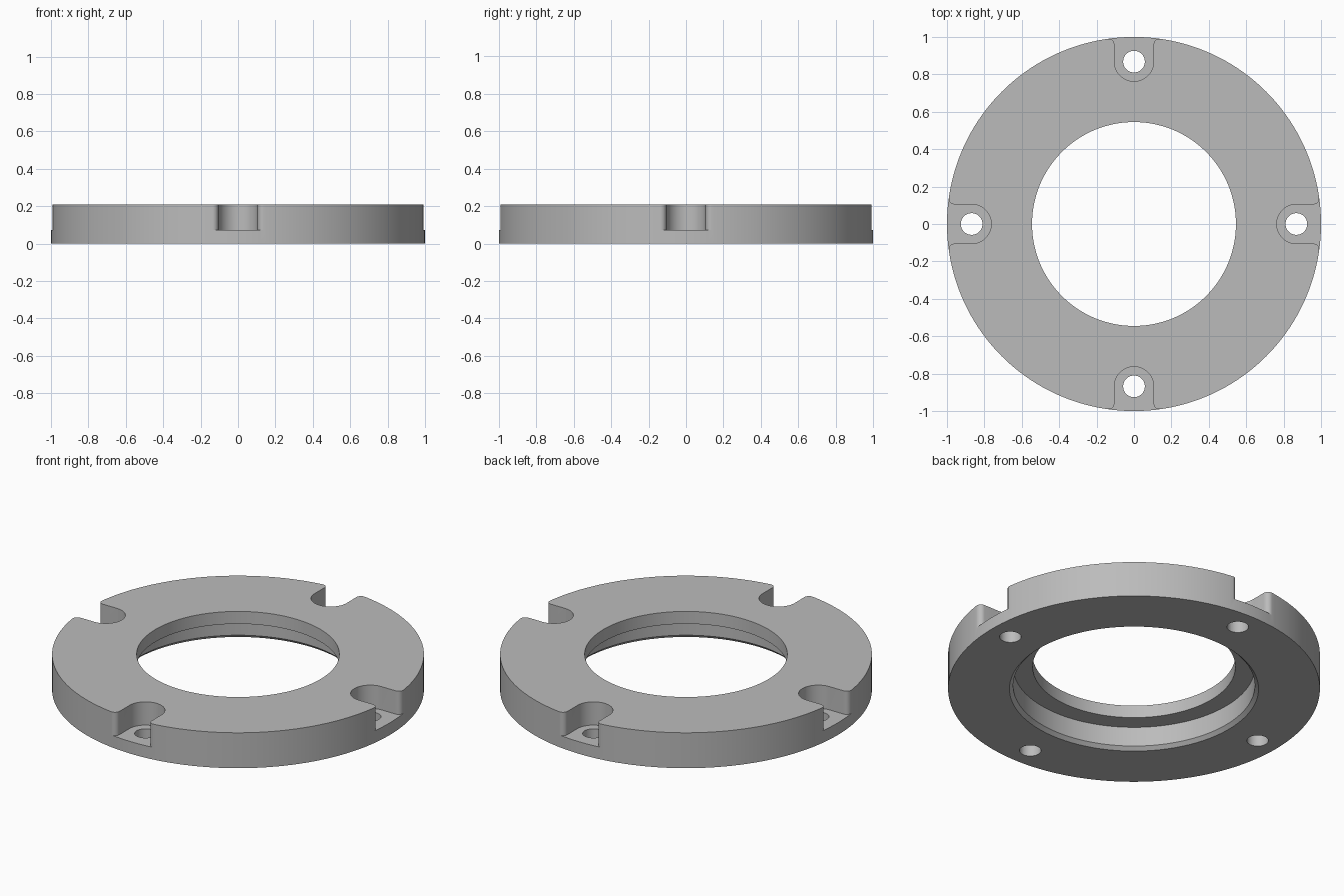
import bpy
import bmesh
from math import sin, cos, pi, sqrt, atan2, radians
from mathutils import Matrix

if "Cube" in bpy.data.objects:
    bpy.data.objects.remove(bpy.data.objects["Cube"], do_unlink=True)

HEIGHT, FLOOR = 0.21, 0.072          # flange thickness, pocket floor level
BOLT_R, HOLE_R = 0.868, 0.058        # bolt circle and bolt hole radii
HALF, FILLET = 0.105, 0.03           # pocket half width, mouth rounding
SEGMENTS = 160

grey = bpy.data.materials.new("satin grey")
grey.use_nodes = True
grey.diffuse_color = (0.5, 0.5, 0.5, 1)
grey.node_tree.nodes["Principled BSDF"].inputs["Base Color"].default_value = (0.5, 0.5, 0.5, 1)


def finish(bm, name):
    bmesh.ops.recalc_face_normals(bm, faces=bm.faces)
    mesh = bpy.data.meshes.new(name)
    bm.to_mesh(mesh)
    bm.free()
    mesh.materials.append(grey)
    obj = bpy.data.objects.new(name, mesh)
    bpy.context.collection.objects.link(obj)
    return obj


def arc(cx, cy, r, start, end, steps):
    return [(cx + r * cos(start + (end - start) * i / steps),
             cy + r * sin(start + (end - start) * i / steps)) for i in range(steps + 1)]


def prism(bm, outline, bottom, top, turn):
    """Extrude a flat outline upward, turned about the flange axis."""
    rot = Matrix.Rotation(turn, 3, "Z")
    low = [bm.verts.new(rot @ Matrix.Identity(3).col[0] * 0) for _ in outline]
    for v, (x, y) in zip(low, outline):
        v.co = (x, y, bottom)
        v.co = rot @ v.co
    face = bm.faces.new(low)
    made = bmesh.ops.extrude_face_region(bm, geom=[face])["geom"]
    verts = [g for g in made if isinstance(g, bmesh.types.BMVert)]
    bmesh.ops.translate(bm, verts=verts, vec=(0, 0, top - bottom))


# Flange ring: turned profile with stepped, chamfered bore underneath
profile = [(1, 0), (1, HEIGHT), (0.545, HEIGHT), (0.545, 0.136),
           (0.65, 0.136), (0.65, 0.02), (0.67, 0)]
bm = bmesh.new()
rings = [[bm.verts.new((r * cos(2 * pi * i / SEGMENTS), r * sin(2 * pi * i / SEGMENTS), z))
          for i in range(SEGMENTS)] for r, z in profile]
for a, b in zip(rings, rings[1:] + rings[:1]):
    for i in range(SEGMENTS):
        j = (i + 1) % SEGMENTS
        bm.faces.new((a[i], a[j], b[j], b[i]))
flange = finish(bm, "flange_ring")

# Pocket outline pointing along +x: round inner end, rounded mouth
cy = HALF + FILLET
cx = sqrt((1 - FILLET) ** 2 - cy ** 2)
tangent = atan2(cy, cx)
mouth = arc(cx, cy, FILLET, -pi / 2, tangent, 8)
mouth.append((1.06 * cos(tangent), 1.06 * sin(tangent)))
inner_end = arc(BOLT_R, 0, HALF, pi / 2, 3 * pi / 2, 32)
pocket = inner_end + [(x, -y) for x, y in mouth] + mouth[::-1]
hole = arc(BOLT_R, 0, HOLE_R, 0, 2 * pi, 40)[:-1]

# Cut the four pockets, then the four bolt holes
for name, outline, bottom, top in (("pocket_cutter", pocket, FLOOR, HEIGHT + 0.1),
                                   ("bolt_hole_cutter", hole, -0.1, HEIGHT + 0.1)):
    bm = bmesh.new()
    for k in range(4):
        prism(bm, outline, bottom, top, k * pi / 2)
    cutter = finish(bm, name)
    cutter.hide_render = True
    mod = flange.modifiers.new(name, "BOOLEAN")
    mod.operation = "DIFFERENCE"
    mod.solver = "EXACT"
    mod.object = cutter
    bpy.ops.object.select_all(action="DESELECT")
    flange.select_set(True)
    bpy.context.view_layer.objects.active = flange
    bpy.ops.object.modifier_apply(modifier=name)
    bpy.data.objects.remove(cutter, do_unlink=True)

# Smooth walls, crisp edges
bpy.ops.object.shade_smooth_by_angle(angle=radians(30))
